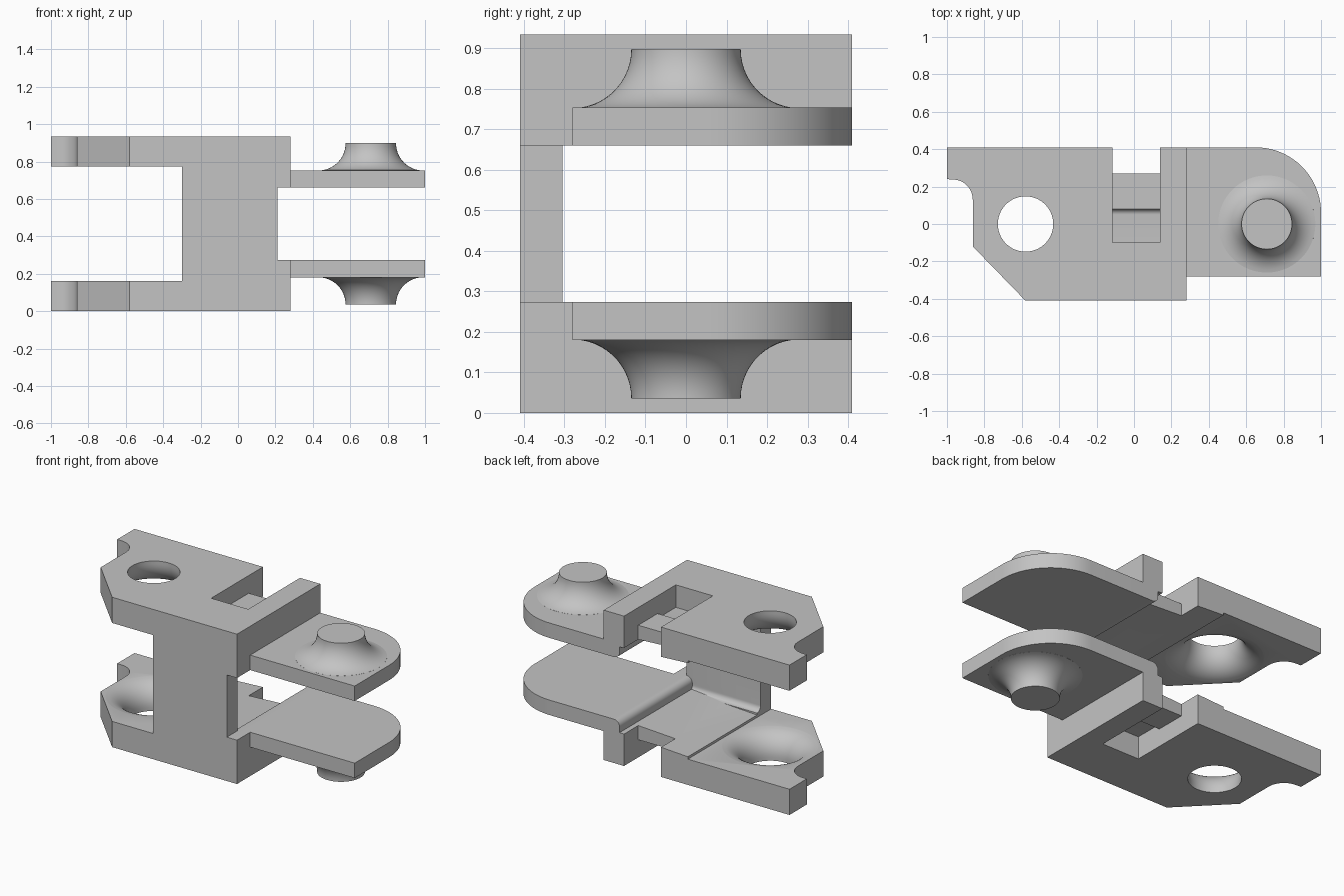
import bpy, bmesh
from math import sin, cos, radians
from mathutils import Vector

if "Cube" in bpy.data.objects:
    bpy.data.objects.remove(bpy.data.objects["Cube"], do_unlink=True)

MID = 0.4665  # height of the mirror plane

grey = bpy.data.materials.new("plain_grey")
grey.use_nodes = True
grey.diffuse_color = (0.55, 0.55, 0.55, 1)
grey.node_tree.nodes["Principled BSDF"].inputs["Base Color"].default_value = (0.55, 0.55, 0.55, 1)


def finish(name, bm):
    bmesh.ops.recalc_face_normals(bm, faces=bm.faces)
    mesh = bpy.data.meshes.new(name)
    bm.to_mesh(mesh)
    bm.free()
    mesh.materials.append(grey)
    ob = bpy.data.objects.new(name, mesh)
    bpy.context.collection.objects.link(ob)
    return ob


def arc(cx, cy, r, start, end, steps=12):
    angles = [radians(start + (end - start) * i / steps) for i in range(steps + 1)]
    return [(cx + r * cos(a), cy + r * sin(a)) for a in angles]


def prism(name, pts, axis, low, high):
    """Extrude a 2D outline along the given axis."""
    place = {"x": lambda p, d: (d, p[0], p[1]),
             "y": lambda p, d: (p[0], d, p[1]),
             "z": lambda p, d: (p[0], p[1], d)}[axis]
    bm = bmesh.new()
    face = bm.faces.new([bm.verts.new(place(p, low)) for p in pts])
    new = bmesh.ops.extrude_face_region(bm, geom=[face])["geom"]
    shift = Vector(place((0, 0), high - low))
    bmesh.ops.translate(bm, vec=shift, verts=[v for v in new if isinstance(v, bmesh.types.BMVert)])
    return finish(name, bm)


def lathe(name, pts, cx, steps=64):
    """Turn a radius/height profile around a vertical axis."""
    bm = bmesh.new()
    verts = [bm.verts.new((r, 0, z)) for r, z in pts]
    edges = [bm.edges.new(pair) for pair in zip(verts, verts[1:])]
    bmesh.ops.spin(bm, geom=verts + edges, cent=(0, 0, 0), axis=(0, 0, 1),
                   angle=radians(360), steps=steps)
    bmesh.ops.remove_doubles(bm, verts=bm.verts, dist=0.0001)
    bmesh.ops.translate(bm, vec=(cx, 0, 0), verts=bm.verts)
    return finish(name, bm)


def apply(ob, mod):
    bpy.context.view_layer.objects.active = ob
    bpy.ops.object.modifier_apply(modifier=mod.name)


def combine(ob, other, operation):
    mod = ob.modifiers.new("combine", "BOOLEAN")
    mod.operation = operation
    mod.solver = "EXACT"
    mod.object = other
    apply(ob, mod)
    bpy.data.objects.remove(other, do_unlink=True)


# Central block: floor, small step at the left, rounded rise to the right
link = prism("hinge_link", [(-0.3, 0), (0.28, 0), (0.28, 0.273)]
             + arc(0.17 + 0.04, 0.233, 0.04, 90, 180)
             + [(0.17, 0.2), (-0.3, 0.175)], "y", -0.41, 0.41)

# Socket plate with bitten corner and chamfer
socket_plate = prism("socket_plate", [(-0.2, 0.41), (-1, 0.41), (-1, 0.24)]
                     + arc(-0.97, 0.13, 0.108, 90, 0)
                     + [(-0.862, -0.12), (-0.58, -0.41), (-0.2, -0.41)], "z", 0, 0.16)

# Pin plate with one rounded corner
pin_plate = prism("pin_plate", [(0.25, -0.28), (1, -0.28)]
                  + arc(0.65, 0.06, 0.35, 0, 90, 20) + [(0.25, 0.41)], "z", 0.18, 0.273)

# Flared pin
pin = lathe("pin", [(0, 0.035), (0.135, 0.035)]
            + arc(0.28, 0.036, 0.145, 180, 98) + [(0.262, 0.22), (0, 0.22)], 0.71)

# Front wall up to the mirror plane, filleted into the floor
wall = prism("front_wall", [(-0.41, 0.1), (-0.41, MID), (-0.305, MID)]
             + arc(-0.27, 0.222, 0.035, 180, 270, 8) + [(-0.27, 0.1)], "x", -0.3, 0.21)

for part in (socket_plate, pin_plate, pin, wall):
    combine(link, part, "UNION")

# Flared socket hole
socket = lathe("socket_cutter", [(0, -0.05), (0.148, -0.05)]
               + arc(0.288, 0.02, 0.14, 180, 98) + [(0.278, 0.161), (0.278, 0.25), (0, 0.25)], -0.58)

# Stepped notch that leaves a lipped tongue
notch = prism("notch_cutter", [(0.5, -0.1), (0.5, 0.4), (0.27, 0.4), (0.27, 0.11)]
              + arc(0.05, 0.11, 0.03, 0, 90, 8)
              + [(-0.1, 0.14), (-0.1, -0.1)], "x", -0.115, 0.14)

for cutter in (socket, notch):
    combine(link, cutter, "DIFFERENCE")

# Drop the face on the mirror plane, then mirror to make the upper half
bm = bmesh.new()
bm.from_mesh(link.data)
cap = [f for f in bm.faces if all(abs(v.co.z - MID) < 0.001 for v in f.verts)]
bmesh.ops.delete(bm, geom=cap, context="FACES")
bmesh.ops.translate(bm, vec=(0, 0, -MID), verts=bm.verts)
bm.to_mesh(link.data)
bm.free()
link.location.z = MID
mirror = link.modifiers.new("mirror", "MIRROR")
mirror.use_axis = (False, False, True)
mirror.merge_threshold = 0.001
apply(link, mirror)

bpy.ops.object.select_all(action="DESELECT")
link.select_set(True)
bpy.context.view_layer.objects.active = link
bpy.ops.object.shade_smooth_by_angle(angle=radians(30))
